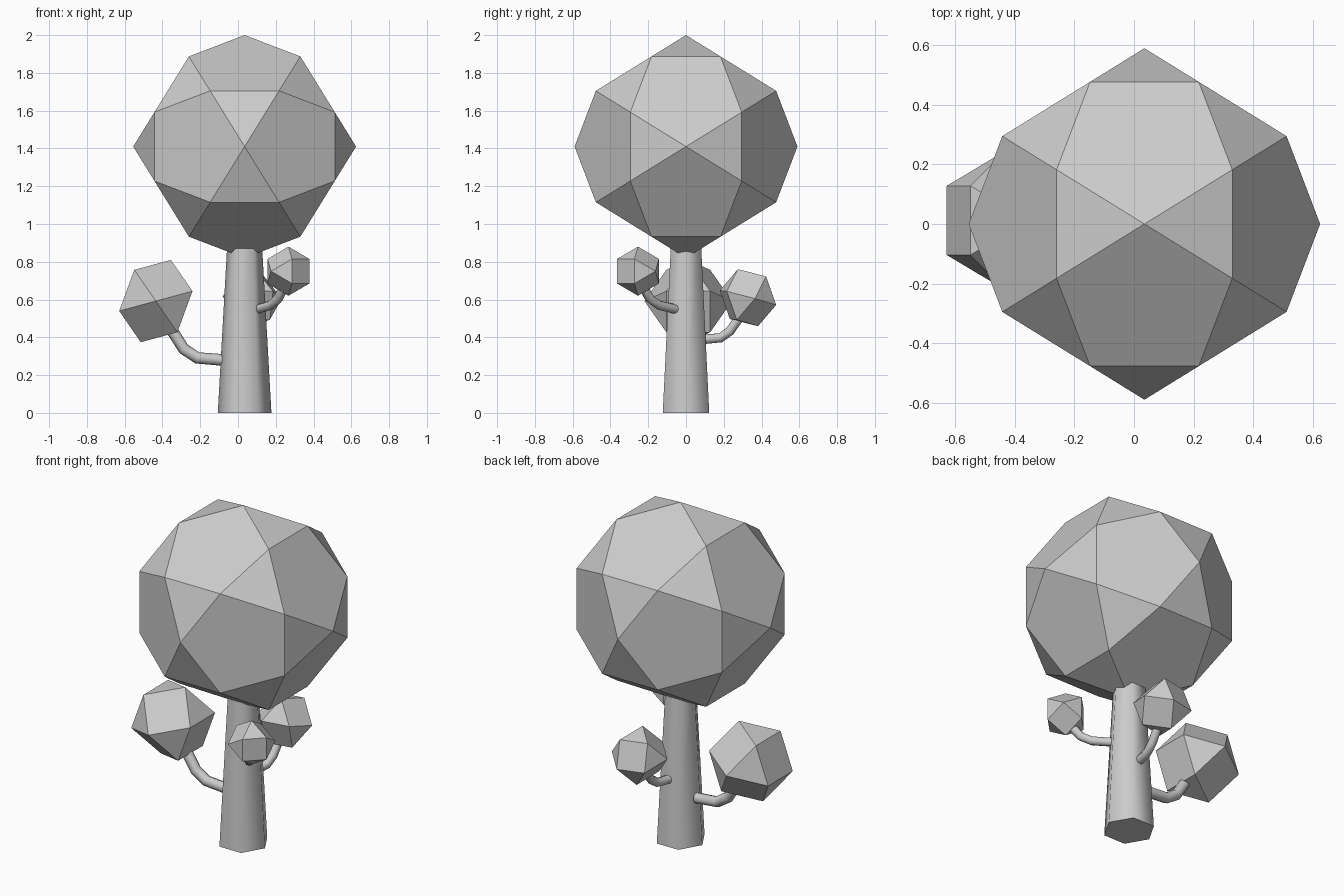
import bpy, bmesh, math
from itertools import product
from mathutils import Vector

if "Cube" in bpy.data.objects:
    bpy.data.objects.remove(bpy.data.objects["Cube"], do_unlink=True)

GREY = (0.6, 0.6, 0.6, 1.0)
grey = bpy.data.materials.new("plain_grey")
grey.use_nodes = True
grey.diffuse_color = GREY
bsdf = next(n for n in grey.node_tree.nodes if n.type == "BSDF_PRINCIPLED")
bsdf.inputs["Base Color"].default_value = GREY


def add_object(name, bm):
    bmesh.ops.recalc_face_normals(bm, faces=bm.faces)
    mesh = bpy.data.meshes.new(name)
    bm.to_mesh(mesh)
    bm.free()
    mesh.materials.append(grey)
    obj = bpy.data.objects.new(name, mesh)
    bpy.context.collection.objects.link(obj)
    return obj


def hull(name, points, centre):
    """Flat-faced solid around a set of corner points."""
    bm = bmesh.new()
    for p in points:
        bm.verts.new(Vector(p) + Vector(centre))
    bmesh.ops.convex_hull(bm, input=bm.verts)
    bmesh.ops.dissolve_limit(bm, angle_limit=0.03, verts=bm.verts, edges=bm.edges)
    return add_object(name, bm)


def crown_points(radius):
    """Corners of a solid with twelve pentagons and twenty triangles."""
    phi = (1 + math.sqrt(5)) / 2
    corner = (0.5 / phi, phi / 2, 0.5)
    pts = []
    for k in range(3):
        for s in (-1, 1):
            axis = Vector()
            axis[k] = s * radius
            pts.append(axis)
        turned = [corner[(i - k) % 3] * radius for i in range(3)]
        for signs in product((-1, 1), repeat=3):
            pts.append(Vector([a * s for a, s in zip(turned, signs)]))
    return pts


def tuft_points(radius, forward, tip):
    """Corners of a solid with six squares and eight triangles."""
    f = Vector(forward).normalized()
    u = Vector(tip)
    u = (u - f * u.dot(f)).normalized()
    v = f.cross(u)
    pts = [a * s * radius for a in (f, u) for s in (-1, 1)]
    for a, b, c in product((-1, 1), repeat=3):
        pts.append((f * a / 2 + u * b / 2 + v * c * math.sqrt(0.5)) * radius)
    return pts


def branch(name, start, bend, end, radius):
    """Round rod with a softened elbow."""
    start, bend, end = Vector(start), Vector(bend), Vector(end)
    path = [start, bend.lerp(start, 0.25), bend.lerp(end, 0.25), end]
    curve = bpy.data.curves.new(name, "CURVE")
    curve.dimensions = "3D"
    curve.bevel_depth = radius
    curve.bevel_resolution = 2
    curve.use_fill_caps = True
    spline = curve.splines.new("POLY")
    spline.points.add(len(path) - 1)
    for point, co in zip(spline.points, path):
        point.co = (*co, 1)
    spline.use_smooth = True
    curve.materials.append(grey)
    obj = bpy.data.objects.new(name, curve)
    bpy.context.collection.objects.link(obj)
    bpy.ops.object.select_all(action="DESELECT")
    obj.select_set(True)
    bpy.context.view_layer.objects.active = obj
    bpy.ops.object.convert(target="MESH")


# Tapered six-sided trunk, smooth around the sides with flat ends
bm = bmesh.new()
rings = []
for z, r in ((0, 0.142), (1.0, 0.086)):
    rings.append([bm.verts.new((0.035 + r * math.cos(i * math.pi / 3),
                                r * math.sin(i * math.pi / 3), z)) for i in range(6)])
low, high = rings
for i in range(6):
    j = (i + 1) % 6
    bm.faces.new((low[i], low[j], high[j], high[i])).smooth = True
bm.faces.new(low[::-1])
bm.faces.new(high)
add_object("trunk", bm)

# Large crown
hull("crown", crown_points(0.59), (0.035, 0, 1.41))

# Leaf tufts
hull("right_tuft", tuft_points(0.232, (0, -1, 0), (0.08, 0, 0.218)), (-0.435, 0.012, 0.592))
hull("back_tuft", tuft_points(0.161, (0.97, 0.23, -0.03), (0, -0.355, 0.935)), (0.075, 0.328, 0.61))
hull("front_tuft", tuft_points(0.13, (1, 1, 0), (0, 0, 1)), (0.267, -0.254, 0.75))

# Branches carrying the tufts
branch("right_branch", (-0.08, 0.015, 0.28), (-0.26, 0.012, 0.295), (-0.37, 0.012, 0.47), 0.031)
branch("back_branch", (0.045, 0.1, 0.39), (0.065, 0.21, 0.4), (0.072, 0.3, 0.53), 0.025)
branch("front_branch", (0.1, -0.05, 0.548), (0.2, -0.175, 0.578), (0.25, -0.235, 0.68), 0.025)
